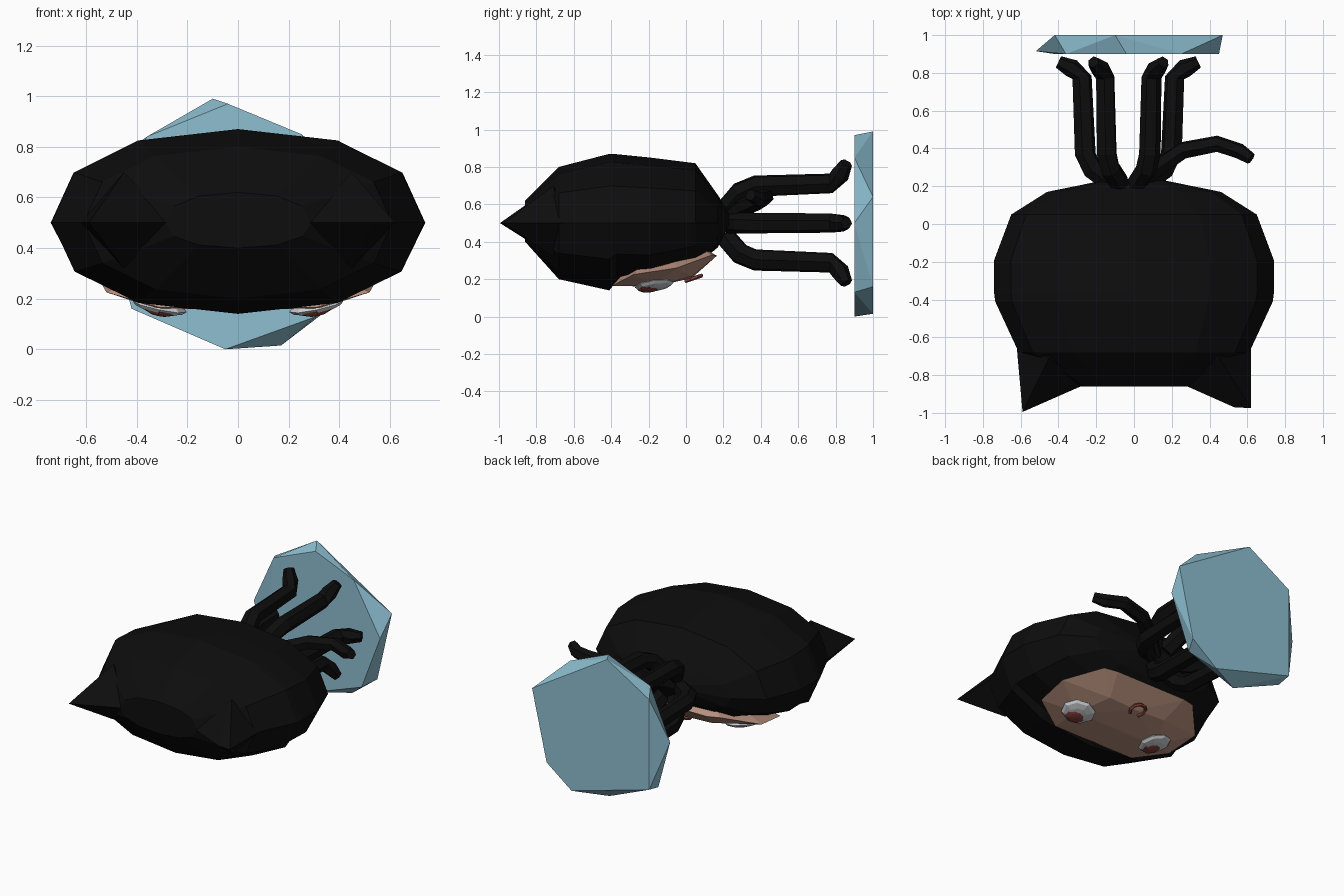
import bpy, bmesh
from math import sin, cos, pi, radians, copysign
from mathutils import Vector

if "Cube" in bpy.data.objects:
    bpy.data.objects.remove(bpy.data.objects["Cube"])


def material(name, rgb):
    m = bpy.data.materials.new(name)
    m.diffuse_color = (*rgb, 1)
    m.use_nodes = True
    m.node_tree.nodes["Principled BSDF"].inputs["Base Color"].default_value = m.diffuse_color
    return m


BLACK = material("black", (0.004, 0.004, 0.004))
SKIN = material("skin", (0.48, 0.28, 0.21))
BLUE = material("blue", (0.27, 0.52, 0.64))
WHITE = material("eye_white", (0.6, 0.63, 0.65))
RED = material("dark_red", (0.22, 0.05, 0.04))


def finish(name, bm, mat):
    bmesh.ops.recalc_face_normals(bm, faces=bm.faces)
    me = bpy.data.meshes.new(name)
    bm.to_mesh(me)
    bm.free()
    me.materials.append(mat)
    ob = bpy.data.objects.new(name, me)
    bpy.context.collection.objects.link(ob)
    return ob


def hull(name, pts, mat):
    bm = bmesh.new()
    for p in pts:
        bm.verts.new(p)
    r = bmesh.ops.convex_hull(bm, input=bm.verts)
    loose = {g for g in r["geom_interior"] + r["geom_unused"]
             if isinstance(g, bmesh.types.BMVert)}
    bmesh.ops.delete(bm, geom=list(loose), context='VERTS')
    return finish(name, bm, mat)


def tube(name, pts, radius, mat, sides=6):
    # sweep a polygon along a path; radius is a list, one per point
    pts = [Vector(p) for p in pts]
    bm = bmesh.new()
    rings = []
    ref = (pts[1] - pts[0]).orthogonal().normalized()
    for i, p in enumerate(pts):
        t = (pts[min(i + 1, len(pts) - 1)] - pts[max(i - 1, 0)]).normalized()
        ref = (ref - t * ref.dot(t)).normalized()
        side = t.cross(ref)
        rings.append([bm.verts.new(p + radius[i] * (ref * cos(a) + side * sin(a)))
                      for a in (2 * pi * k / sides for k in range(sides))])
    for a, b in zip(rings, rings[1:]):
        for k in range(sides):
            j = (k + 1) % sides
            bm.faces.new((a[k], a[j], b[j], b[k]))
    bm.faces.new(rings[0])
    bm.faces.new(rings[-1])
    return finish(name, bm, mat)


# head of hair: rings along y as (y, half width, low z, high z)
N = 12
bm = bmesh.new()
rings = []
for y, hx, lo, hi in [(-.86, .29, .40, .62), (-.68, .61, .20, .80),
                      (-.41, .735, .14, .87), (-.37, .74, .19, .868),
                      (-.19, .74, .18, .85), (.05, .65, .27, .82),
                      (.17, .46, .37, .65), (.235, .14, .49, .55)]:
    ring = []
    for k in range(N):
        a = 2 * pi * k / N
        c, s = cos(a), sin(a)
        z = .5 + (hi - .5 if s > 0 else .5 - lo) * copysign(abs(s) ** .9, s)
        ring.append(bm.verts.new((hx * copysign(abs(c) ** .9, c), y, z)))
    rings.append(ring)
for a, b in zip(rings, rings[1:]):
    for k in range(N):
        j = (k + 1) % N
        bm.faces.new((a[k], a[j], b[j], b[k]))
bm.faces.new(rings[0])
bm.faces.new(rings[-1])
finish("hair", bm, BLACK)

# pointed ears
for side, tips in ((-1, [(.59, -.995)]), (1, [(.62, -.975), (.53, -.97)])):
    base = [(.62, -.66, .5), (.26, -.85, .5), (.45, -.71, .70), (.45, -.71, .32),
            (.42, -.60, .5)]
    hull("ear", [(side * x, y, z) for x, y, z in base]
         + [(side * x, y, .5) for x, y in tips], BLACK)

# face panel on the underside
half = [(.31, -.395, .165), (.52, -.28, .225), (.54, -.05, .26), (.36, .14, .33),
        (.27, .165, .325), (.32, -.17, .16), (.22, .03, .215)]
face = [(s * x, y, z) for x, y, z in half for s in (-1, 1)]
hull("face", face + [(0, -.39, .165), (0, -.2, .16), (0, .03, .205), (0, -.1, .48)], SKIN)


# eyes with irises
def blob(name, loc, size, mat, tilt):
    bm = bmesh.new()
    bmesh.ops.create_uvsphere(bm, u_segments=8, v_segments=6, radius=1)
    ob = finish(name, bm, mat)
    ob.location, ob.scale = loc, size
    ob.rotation_euler = (radians(8), radians(tilt), 0)


for s in (-1, 1):
    blob("eye", (s * .31, -.17, .17), (.11, .105, .028), WHITE, -s * 12)
    blob("iris", (s * .31, -.195, .158), (.07, .07, .026), RED, -s * 12)

# small curved mouth
arc = [radians(a) for a in range(-50, 231, 40)]
tube("mouth", [(.05 * cos(a), .035 + .05 * sin(a), .203 + .017 * sin(a)) for a in arc],
     [.011] * len(arc), RED, 5)

# six legs arranged in a circle, feet turned outwards
path = [(.09, .215), (.19, .29), (.228, .37), (.245, .775), (.30, .825), (.37, .858)]
for i in range(6):
    a = i * pi / 3
    tube("leg", [(-.03 + r * cos(a), y, .5 + r * sin(a)) for r, y in path],
         [.055, .057, .057, .053, .05, .033], BLACK)

# tail
tube("tail", [(.02, .22, .51), (.13, .30, .58), (.26, .39, .62), (.44, .425, .64),
              (.56, .385, .63), (.62, .345, .65)],
     [.05, .05, .048, .045, .042, .032], BLACK)

# faceted base slab
near = [(-.05, 0), (.31, .13), (.45, .5), (.25, .85), (-.04, .97), (-.36, .84), (-.42, .16)]
far = [(.17, .015), (.47, .64), (.36, .16), (-.1, .99), (-.42, .80), (-.42, .18)]
hull("base", [(x, .9, z) for x, z in near] + [(x, 1, z) for x, z in far]
     + [(-.52, .915, .5)], BLUE)
